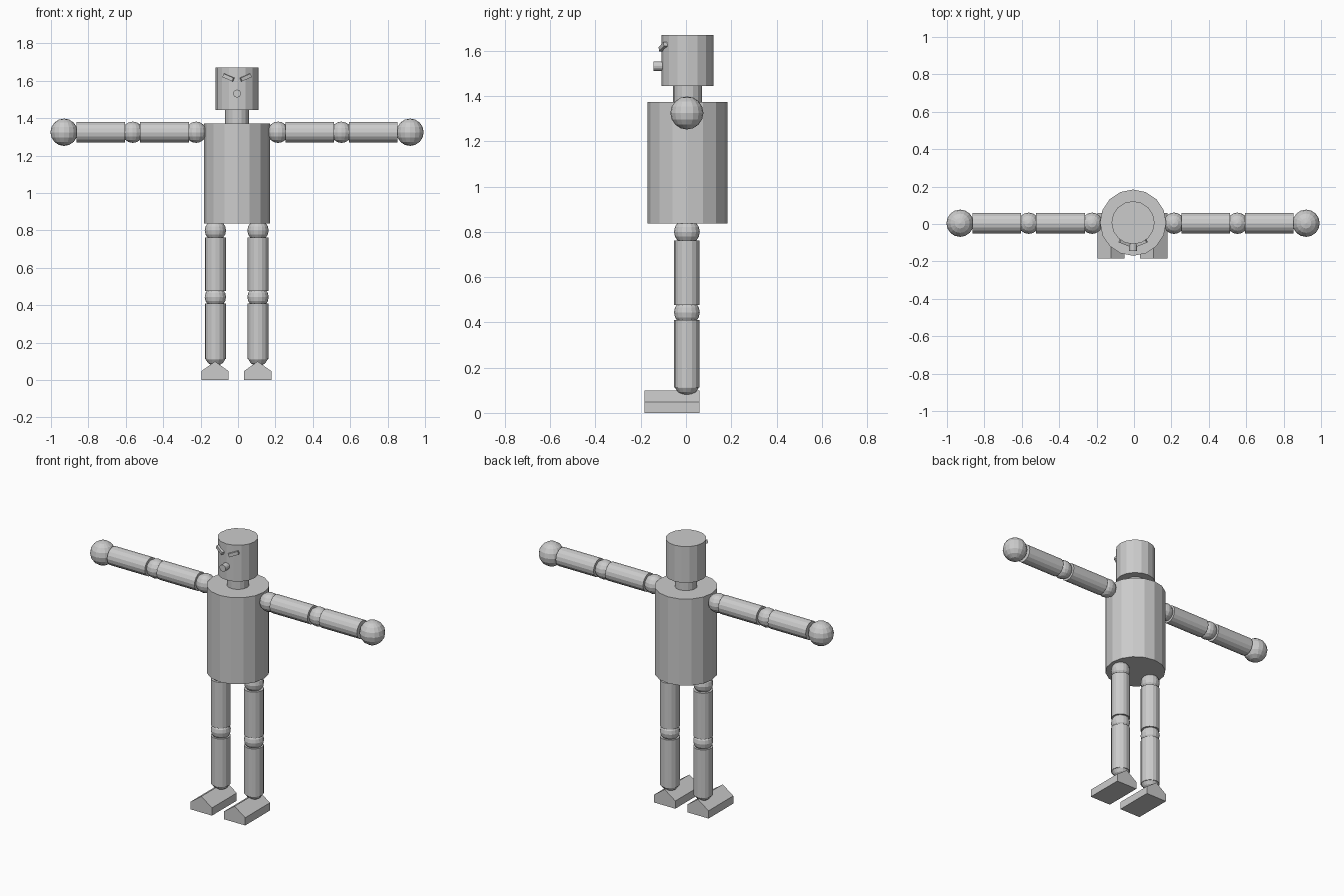
import bpy, bmesh
from math import radians
from mathutils import Matrix, Vector

if "Cube" in bpy.data.objects:
    bpy.data.objects.remove(bpy.data.objects["Cube"])

grey = bpy.data.materials.new("plain grey")
grey.diffuse_color = (0.6, 0.6, 0.6, 1)
grey.use_nodes = True
grey.node_tree.nodes["Principled BSDF"].inputs["Base Color"].default_value = grey.diffuse_color
CX, CY = -0.005, 0.004      # body axis
SIDES = 16


def finish(name, bm):
    mesh = bpy.data.meshes.new(name)
    bmesh.ops.recalc_face_normals(bm, faces=bm.faces)
    bm.to_mesh(mesh)
    bm.free()
    mesh.materials.append(grey)
    ob = bpy.data.objects.new(name, mesh)
    bpy.context.collection.objects.link(ob)
    return ob


def cylinder(name, a, b, r):
    """Capped cylinder running from point a to point b."""
    a, b = Vector(a), Vector(b)
    d = b - a
    mat = Matrix.Translation((a + b) / 2) @ d.to_track_quat('Z', 'Y').to_matrix().to_4x4()
    bm = bmesh.new()
    bmesh.ops.create_cone(bm, cap_ends=True, segments=SIDES, radius1=r, radius2=r,
                          depth=d.length, matrix=mat)
    return finish(name, bm)


def ball(name, centre, r):
    bm = bmesh.new()
    bmesh.ops.create_uvsphere(bm, u_segments=SIDES, v_segments=8, radius=r,
                              matrix=Matrix.Translation(centre))
    return finish(name, bm)


def box(name, centre, size, rot):
    bm = bmesh.new()
    bmesh.ops.create_cube(bm, size=1, matrix=Matrix.Translation(centre) @ rot
                          @ Matrix.Diagonal((*size, 1)))
    return finish(name, bm)


def foot(name, x):
    """House-shaped profile extruded from toe to heel."""
    profile = [(-0.073, 0), (0.073, 0), (0.073, 0.048), (0, 0.1), (-0.073, 0.048)]
    bm = bmesh.new()
    face = bm.faces.new([bm.verts.new((x + px, -0.184, pz)) for px, pz in profile])
    ext = bmesh.ops.extrude_face_region(bm, geom=[face])
    new = [v for v in ext["geom"] if isinstance(v, bmesh.types.BMVert)]
    bmesh.ops.translate(bm, verts=new, vec=(0, 0.243, 0))
    return finish(name, bm)


# Torso, neck and head
cylinder("torso", (CX, 0.007, 0.836), (CX, 0.007, 1.373), 0.177)
cylinder("neck", (CX, 0.007, 1.36), (CX, 0.007, 1.455), 0.064)
cylinder("head", (CX, 0.007, 1.445), (CX, 0.007, 1.67), 0.115)
cylinder("nose", (CX, -0.09, 1.532), (CX, -0.144, 1.532), 0.021)

for side, s in (("right", -1), ("left", 1)):
    # Slanted eyebrow wrapped towards the side of the head
    rot = Matrix.Rotation(radians(22 * s), 4, 'Z') @ Matrix.Rotation(radians(-22 * s), 4, 'Y')
    box(side + "_eyebrow", (CX + s * 0.046, -0.101, 1.618), (0.06, 0.018, 0.02), rot)

    # Arm
    def on_arm(d):
        return (CX + s * d, CY, 1.325)
    ball(side + "_shoulder", on_arm(0.219), 0.057)
    cylinder(side + "_upper_arm", on_arm(0.258), on_arm(0.518), 0.056)
    ball(side + "_elbow", on_arm(0.558), 0.057)
    cylinder(side + "_forearm", on_arm(0.598), on_arm(0.858), 0.056)
    ball(side + "_hand", on_arm(0.925), 0.073)

    # Leg
    x = CX - 0.002 + s * 0.114
    ball(side + "_hip", (x, CY, 0.8), 0.057)
    cylinder(side + "_thigh", (x, CY, 0.476), (x, CY, 0.762), 0.056)
    ball(side + "_knee", (x, CY, 0.444), 0.057)
    cylinder(side + "_shin", (x, CY, 0.112), (x, CY, 0.41), 0.056)
    ball(side + "_ankle", (x, CY, 0.131), 0.056)
    foot(side + "_foot", x - 0.002)
